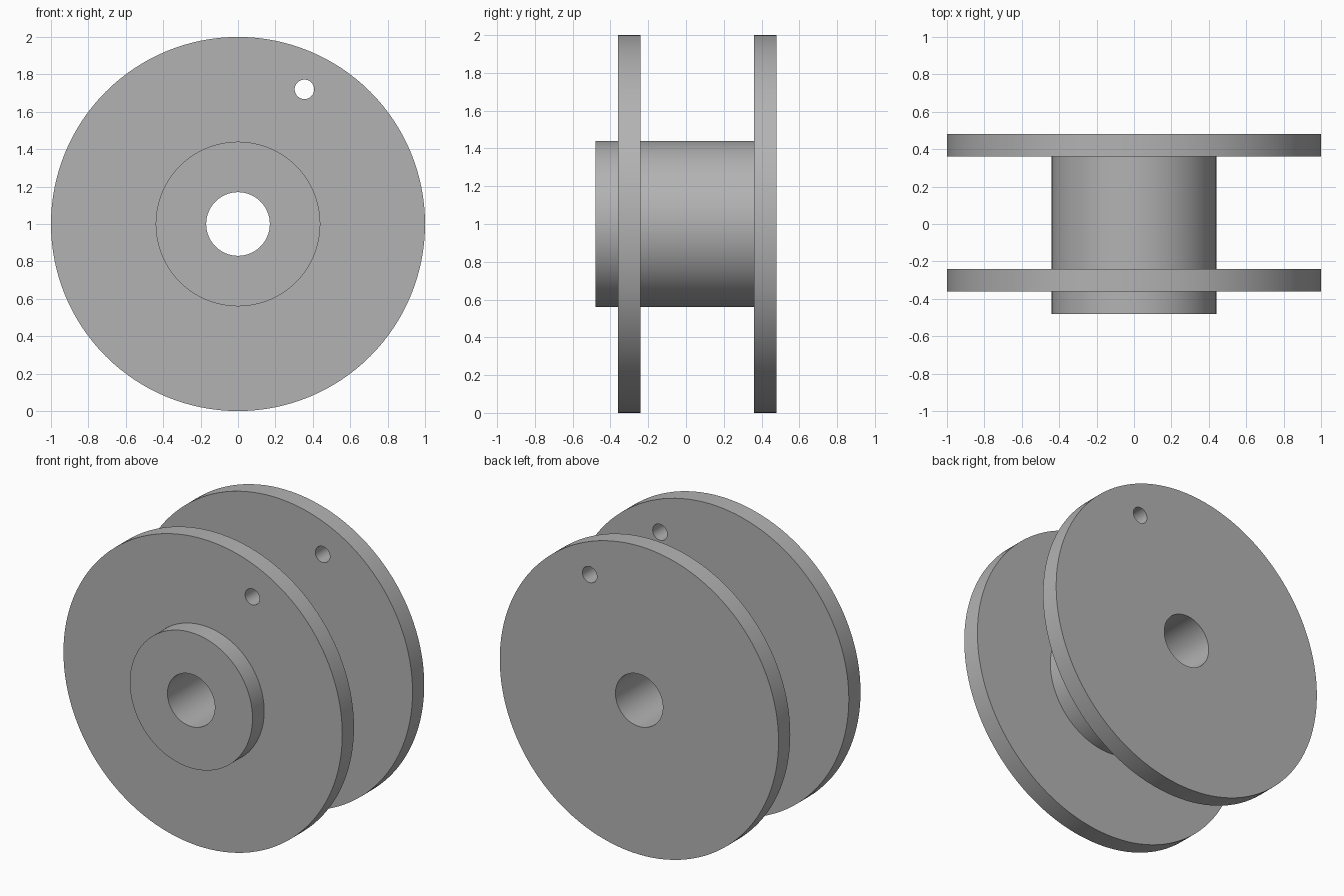
import bpy, bmesh
from math import pi
from mathutils import Vector

cube = bpy.data.objects.get("Cube")
if cube:
    bpy.data.objects.remove(cube, do_unlink=True)

AXLE_HEIGHT = 1.0
BORE, HUB, FLANGE = 0.17, 0.44, 1.0
FRONT, BACK = -0.48, 0.48
THICKNESS = 0.12

grey = bpy.data.materials.new("plain grey")
grey.use_nodes = True
colour = (0.45, 0.45, 0.45, 1)
grey.diffuse_color = colour
grey.node_tree.nodes["Principled BSDF"].inputs["Base Color"].default_value = colour


def lathe(name, profile, steps=128):
    """Spin a closed (radius, y) profile around the axle."""
    bm = bmesh.new()
    verts = [bm.verts.new((r, y, 0)) for r, y in profile]
    edges = [bm.edges.new((v, verts[(i + 1) % len(verts)])) for i, v in enumerate(verts)]
    bmesh.ops.spin(bm, geom=verts + edges, cent=Vector(), axis=(0, 1, 0),
                   angle=2 * pi, steps=steps, use_merge=True)
    bmesh.ops.remove_doubles(bm, verts=bm.verts, dist=1e-5)
    bmesh.ops.recalc_face_normals(bm, faces=bm.faces)
    mesh = bpy.data.meshes.new(name)
    bm.to_mesh(mesh)
    bm.free()
    obj = bpy.data.objects.new(name, mesh)
    obj.location.z = AXLE_HEIGHT
    mesh.materials.append(grey)
    bpy.context.collection.objects.link(obj)
    return obj


# Spool body: bored hub with a boss in front and two wide flanges
front_flange = FRONT + THICKNESS
inner_front = front_flange + THICKNESS
inner_back = BACK - THICKNESS
spool = lathe("spool", [
    (BORE, FRONT), (HUB, FRONT), (HUB, front_flange),
    (FLANGE, front_flange), (FLANGE, inner_front),
    (HUB, inner_front), (HUB, inner_back),
    (FLANGE, inner_back), (FLANGE, BACK), (BORE, BACK),
])

# Thread hole drilled through both flanges
bpy.ops.mesh.primitive_cylinder_add(vertices=48, radius=0.052, depth=2,
                                    location=(0.355, 0, 1.72), rotation=(pi / 2, 0, 0))
drill = bpy.context.object
drill.name = "thread_hole_cutter"
drill.hide_render = True
drill.data.materials.append(grey)

cut = spool.modifiers.new("thread hole", 'BOOLEAN')
cut.operation = 'DIFFERENCE'
cut.solver = 'EXACT'
cut.object = drill

bpy.ops.object.select_all(action='DESELECT')
bpy.context.view_layer.objects.active = spool
spool.select_set(True)
bpy.ops.object.modifier_apply(modifier=cut.name)
bpy.data.objects.remove(drill, do_unlink=True)
bpy.ops.object.shade_smooth_by_angle(angle=pi / 6)
